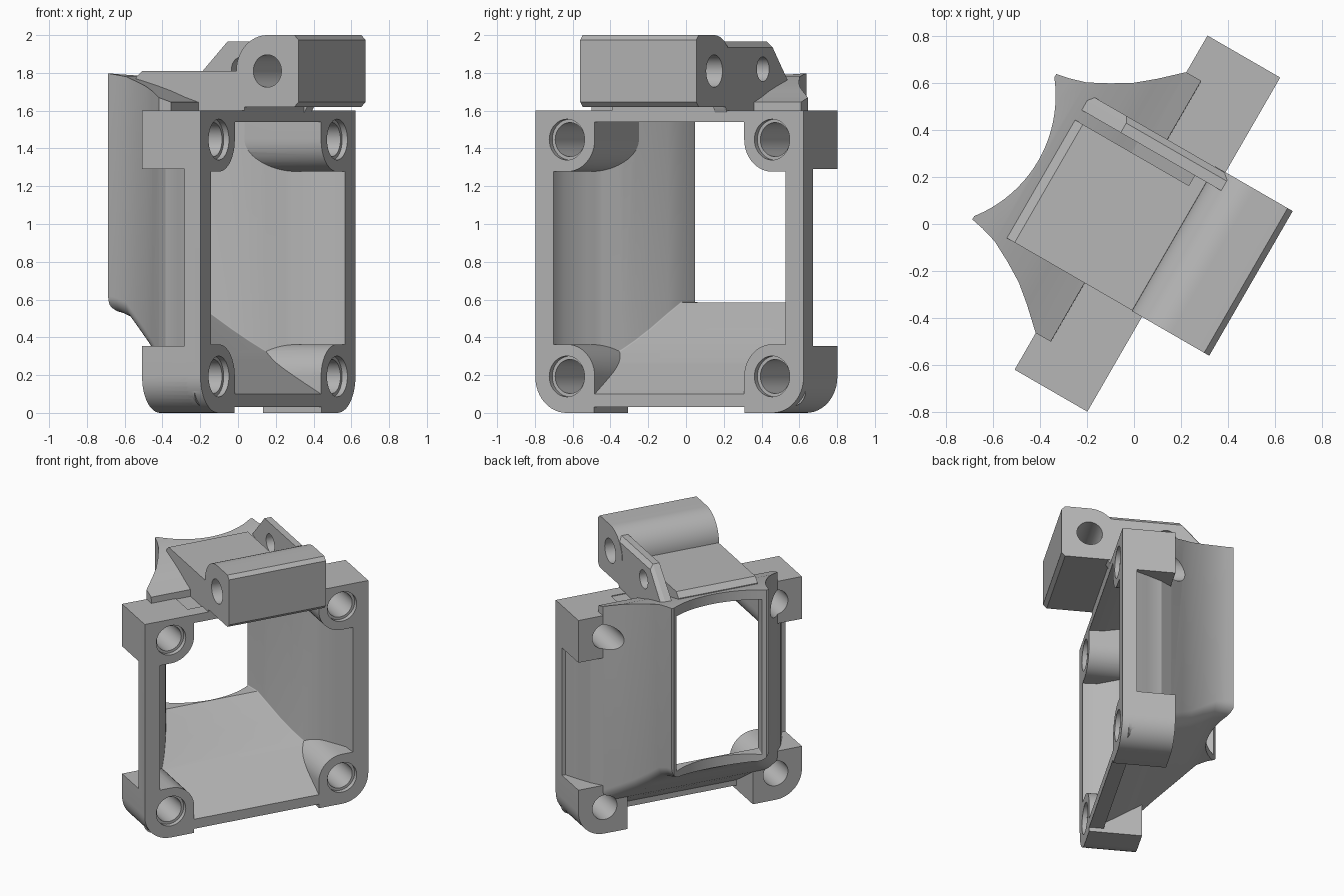
import bpy, bmesh, math
from mathutils import Matrix

if "Cube" in bpy.data.objects:
    bpy.data.objects.remove(bpy.data.objects["Cube"], do_unlink=True)

grey = bpy.data.materials.new("plain_grey")
grey.use_nodes = True
GREY = (0.47, 0.47, 0.47, 1)
grey.diffuse_color = GREY
grey.node_tree.nodes["Principled BSDF"].inputs["Base Color"].default_value = GREY

MID = 0.03        # centre of the fan mount along its width
HALF = 0.82       # half the mount width
PITCH = 0.627     # screw hole offset from the centre
SPIN = Matrix.Rotation(math.radians(-30), 4, "Z")


def loft(name, rings):
    """Skin a list of equal length rings and cap both ends."""
    bm = bmesh.new()
    loops = [[bm.verts.new(p) for p in ring] for ring in rings]
    n = len(loops[0])
    for r, s in zip(loops, loops[1:]):
        for i in range(n):
            bm.faces.new((r[i], r[(i + 1) % n], s[(i + 1) % n], s[i]))
    bm.faces.new(loops[0])
    bm.faces.new(loops[-1])
    bmesh.ops.recalc_face_normals(bm, faces=bm.faces)
    mesh = bpy.data.meshes.new(name)
    bm.to_mesh(mesh)
    bm.free()
    mesh.materials.append(grey)
    obj = bpy.data.objects.new(name, mesh)
    bpy.context.collection.objects.link(obj)
    return obj


def prism_x(name, pts, lo, hi):
    return loft(name, [[(x, y, z) for y, z in pts] for x in (lo, hi)])


def prism_y(name, pts, lo, hi):
    return loft(name, [[(x, y, z) for x, z in pts] for y in (lo, hi)])


def arc(cx, cy, r, start, end, n=12):
    angles = [math.radians(start + (end - start) * i / n) for i in range(n + 1)]
    return [(cx + r * math.cos(t), cy + r * math.sin(t)) for t in angles]


def circle(cx, cy, r, n=40):
    return arc(cx, cy, r, 0, 360, n)[:-1]


def combine(target, other, operation):
    mod = target.modifiers.new("cut", "BOOLEAN")
    mod.operation = operation
    mod.solver = "EXACT"
    mod.object = other
    bpy.context.view_layer.objects.active = target
    bpy.ops.object.modifier_apply(modifier=mod.name)
    bpy.data.objects.remove(other, do_unlink=True)


def section(x, w, z0, z1, r):
    """Duct cross-section with rounded bottom corners."""
    pts = [(MID + w, z1), (MID - w, z1)]
    pts += arc(MID - w + r, z0 + r, r, 180, 270, 8)
    pts += arc(MID + w - r, z0 + r, r, 270, 360, 8)
    return [(x, y, z) for y, z in pts]


# Mounting rim with rounded lower corners and a shallow notch underneath
LUG = 0.46
rim = [(MID + HALF, 1.6), (MID - HALF, 1.6)]
rim += arc(MID - HALF + 0.19, 0.19, 0.19, 180, 270)
rim += [(MID - LUG, 0), (MID - LUG, 0.03), (MID + LUG, 0.03), (MID + LUG, 0)]
rim += arc(MID + HALF - 0.19, 0.19, 0.19, 270, 360)
body = prism_x("fan_duct", rim, 0.129, 0.227)

# Corner lugs behind the rim
for s in (-1, 1):
    inner, outer = MID + s * LUG, MID + s * HALF
    top = [(inner, 1.29), (outer, 1.29), (outer, 1.6), (inner, 1.6)]
    low = [(inner, 0.355), (inner, 0)]
    low += [(MID + s * y, z) for y, z in arc(HALF - 0.19, 0.19, 0.19, 270, 360)]
    low += [(outer, 0.355)]
    for pts in (top, low):
        combine(body, prism_x("lug", pts, -0.13, 0.16), "UNION")

# Flared duct: position, half width, bottom, top
flare = [(0.18, 0.805, 0.035, 1.595), (0.129, 0.795, 0.07, 1.595),
         (0.05, 0.757, 0.12, 1.595), (-0.056, 0.698, 0.19, 1.595),
         (-0.057, 0.698, 0.191, 1.645), (-0.134, 0.637, 0.24, 1.67),
         (-0.223, 0.554, 0.305, 1.705), (-0.30, 0.49, 0.36, 1.73),
         (-0.387, 0.437, 0.43, 1.755), (-0.476, 0.39, 0.505, 1.78),
         (-0.55, 0.368, 0.53, 1.79), (-0.605, 0.357, 0.54, 1.797)]
duct = loft("duct", [section(*row, 0.08) for row in flare])
for s in (-1, 1):
    trim = [(MID + s * y, z) for y, z in
            ((0.64, 1.598), (0.9, 1.598), (0.9, 1.9), (0.64, 1.9))]
    combine(duct, prism_x("trim", trim, -0.3, 0.3), "DIFFERENCE")
combine(body, duct, "UNION")

# Hollow with a sloping floor that levels out, leaving bosses around the holes
hollow = [(0.30, 0.708, 0.10, 1.54), (0.227, 0.708, 0.10, 1.54),
          (0.13, 0.70, 0.155, 1.545), (-0.057, 0.59, 0.265, 1.585),
          (-0.16, 0.51, 0.335, 1.615), (-0.22, 0.47, 0.38, 1.64),
          (-0.30, 0.423, 0.443, 1.665), (-0.40, 0.372, 0.525, 1.69),
          (-0.48, 0.335, 0.585, 1.71), (-0.60, 0.312, 0.586, 1.725),
          (-0.80, 0.312, 0.586, 1.725)]
cavity = loft("cavity", [section(*row, 0.006) for row in hollow])
holes = [(s, t, MID + s * PITCH, 0.82 + t * PITCH) for s in (-1, 1) for t in (-1, 1)]
for s, t, y, z in holes:
    pts = [(y + 0.3 * s, z + 0.3 * t), (y - 0.17 * s, z + 0.3 * t)]
    pts += [(y - s * u, z - t * v) for u, v in arc(0, 0, 0.17, 0, 90)]
    pts += [(y + 0.3 * s, z - 0.17 * t)]
    combine(cavity, prism_x("boss", pts, -0.5, 0.4), "DIFFERENCE")
combine(body, cavity, "DIFFERENCE")

# Screw holes with a shallow counterbore
for s, t, y, z in holes:
    combine(body, prism_x("hole", circle(y, z, 0.09), -0.45, 0.3), "DIFFERENCE")
    combine(body, prism_x("bore", circle(y, z, 0.108), 0.195, 0.3), "DIFFERENCE")

# Concave outlet
scoop = loft("scoop", [[(x, y, z) for x, y in circle(-1.037, MID, 0.55, 96)]
                       for z in (0.1, 2.2)])
combine(body, scoop, "DIFFERENCE")

# Hinge block with its pin hole
c = 0.025
block = arc(0.367, 1.81, 0.19, 90, 180, 16)
block += [(0.177, 1.62), (0.557 - c, 1.62), (0.557, 1.62 + c),
          (0.557, 2.0 - c), (0.557 - c, 2.0)]
hinge = prism_y("hinge_block", block, -0.325, 0.385)
combine(hinge, prism_y("pin", circle(0.367, 1.81, 0.086), -0.6, 0.6), "DIFFERENCE")

# Deck joining hinge and duct
deck_pts = [(0.227, 1.59), (-0.05, 1.593), (-0.438, 1.74), (-0.438, 1.775),
            (-0.40, 1.81), (0.20, 1.81), (0.20, 1.63), (0.227, 1.63)]
deck = prism_y("deck", deck_pts, -0.322, 0.258)

# Bridge beside the deck, with a sloping slot floor running back to the duct
bridge_pts = [(0.227, 1.59), (-0.05, 1.593), (-0.16, 1.64), (-0.16, 1.685),
              (0.12, 1.62), (0.12, 1.81), (0.20, 1.81), (0.20, 1.63), (0.227, 1.63)]
bridge = prism_y("deck_bridge", bridge_pts, 0.258, 0.32)

# Ear plate with a bevelled outer edge and a smaller pin hole
ear_foot = [(0.25, 1.63), (0.227, 1.59), (-0.05, 1.593), (-0.438, 1.73)]
ear_full = ear_foot + [(-0.438, 1.765), (-0.243, 1.965), (0.25, 1.965)]
ear_bevel = ear_foot + [(-0.438, 1.735), (-0.256, 1.935), (0.25, 1.935)]
ear = loft("ear_plate", [[(x, y, z) for x, z in pts] for y, pts in
                         ((0.308, ear_full), (0.355, ear_full), (0.382, ear_bevel))])
combine(ear, prism_y("pin", circle(-0.153, 1.82, 0.065), 0.2, 0.5), "DIFFERENCE")

# Turn everything to its final heading and shade
for obj in (body, hinge, deck, bridge, ear):
    obj.data.transform(SPIN)
    bpy.ops.object.select_all(action="DESELECT")
    obj.select_set(True)
    bpy.context.view_layer.objects.active = obj
    bpy.ops.object.shade_smooth_by_angle(angle=math.radians(30))
